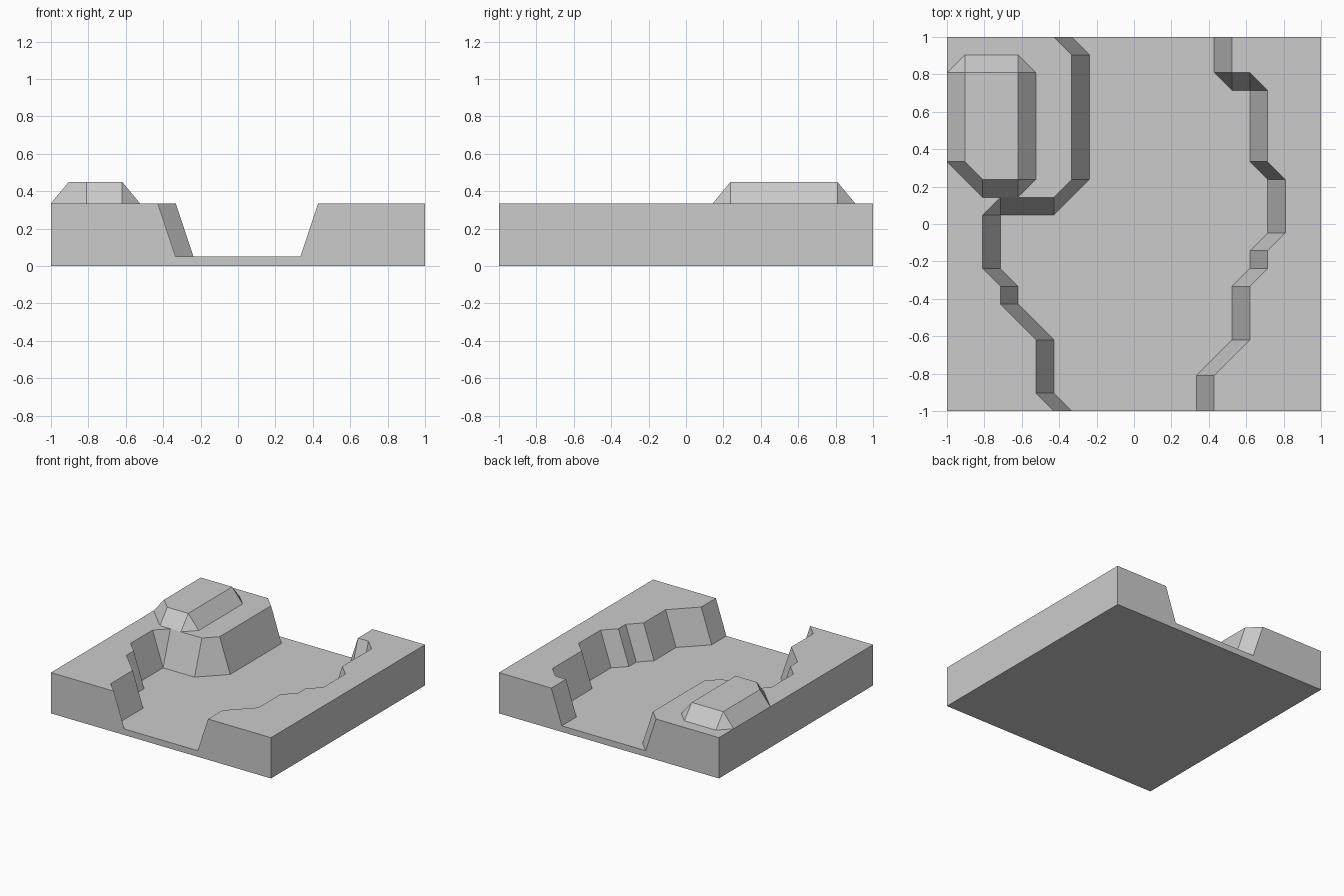
import bpy
import bmesh

default = bpy.data.objects.get("Cube")
if default:
    bpy.data.objects.remove(default, do_unlink=True)

CELLS = 21                      # the plan follows a square grid
FLOOR, PLATEAU, SUMMIT = 0.05, 0.335, 0.45

stone = bpy.data.materials.new("grey stone")
stone.use_nodes = True
grey = (0.6, 0.6, 0.6, 1)
stone.diffuse_color = grey
stone.node_tree.nodes["Principled BSDF"].inputs["Base Color"].default_value = grey


def at(points, z):
    """Turn grid points into positions at one height."""
    return [(2 * x / CELLS - 1, 2 * y / CELLS - 1, z) for x, y in points]


def shift(points, dx):
    return [(x + dx, y) for x, y in points]


def strip(low, high):
    """Slope faces between two matching lines of points."""
    return [[low[i], low[i + 1], high[i + 1], high[i]] for i in range(len(low) - 1)]


def build(name, faces):
    bm = bmesh.new()
    verts = {}
    for face in faces:
        ring = []
        for p in dict.fromkeys(face):
            if p not in verts:
                verts[p] = bm.verts.new(p)
            ring.append(verts[p])
        if len(ring) > 2:
            bm.faces.new(ring)
    bmesh.ops.recalc_face_normals(bm, faces=bm.faces)
    # an open shell may come out inverted, so make its top face look up
    bm.faces.ensure_lookup_table()
    if bm.faces[0].normal.z < 0:
        bmesh.ops.reverse_faces(bm, faces=bm.faces)
    mesh = bpy.data.meshes.new(name)
    bm.to_mesh(mesh)
    bm.free()
    mesh.materials.append(stone)
    obj = bpy.data.objects.new(name, mesh)
    bpy.context.collection.objects.link(obj)
    return obj


# Bank on the -x side: rim line and foot line, front to back
front_part = [(6, 0), (5, 1), (5, 4), (3, 6), (3, 7), (2, 8), (2, 11)]
back_part = [(7, 13), (7, 20), (6, 21)]
west_rim = at(front_part + [(3, 12), (6, 12)] + back_part, PLATEAU)
west_foot = at(shift(front_part, 1) + [(3, 11), (6, 11)] + shift(back_part, 1), FLOOR)

# Bank on the +x side
front_part = [(15, 0), (15, 2), (17, 4), (17, 7), (18, 8), (18, 9),
              (19, 10), (19, 13), (18, 14), (18, 18)]
back_part = [(16, 19), (16, 21)]
east_rim = at(front_part + [(17, 19), (16, 19)] + back_part, PLATEAU)
east_foot = at(shift(front_part, -1) + [(17, 18), (16, 18)] + shift(back_part, -1), FLOOR)

# Outer corners: front west, front east, back east, back west
corners = [(0, 0), (CELLS, 0), (CELLS, CELLS), (0, CELLS)]
b = at(corners, 0)
t = at(corners, PLATEAU)

terrain = [
    west_foot + east_foot[::-1],            # river bed
    west_rim + [t[3], t[0]],                # west plateau
    east_rim + [t[2], t[1]],                # east plateau
    b,                                      # underside
    [b[0], b[3], t[3], t[0]],               # west wall
    [b[1], b[2], t[2], t[1]],               # east wall
    [b[0], b[1], t[1], east_rim[0], east_foot[0], west_foot[0], west_rim[0], t[0]],
    [b[3], b[2], t[2], east_rim[-1], east_foot[-1], west_foot[-1], west_rim[-1], t[3]],
]
terrain += strip(west_foot, west_rim) + strip(east_foot, east_rim)
build("valley_ground", terrain)

# Raised mound on the west plateau
base = at([(0, 14), (2, 12), (4, 12), (5, 13), (5, 19), (4, 20), (1, 20), (0, 19)], PLATEAU)
top = at([(1, 14), (2, 13), (4, 13), (4, 13), (4, 19), (4, 19), (1, 19), (1, 19)], SUMMIT)
build("mound", [top] + strip(base + base[:1], top + top[:1]))
